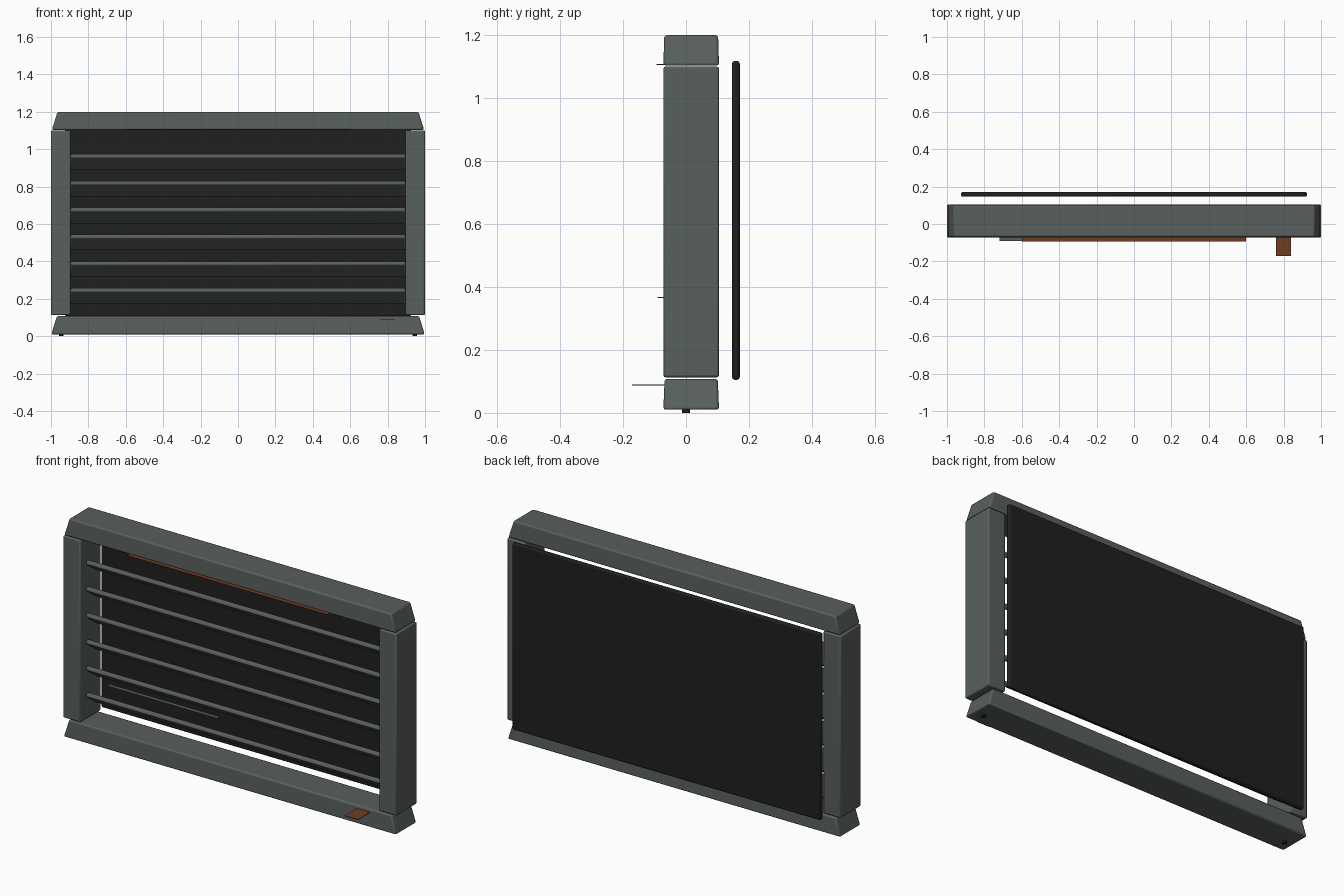
import bpy, bmesh, math
from mathutils import Matrix

if "Cube" in bpy.data.objects:
    bpy.data.objects.remove(bpy.data.objects["Cube"])


def material(name, rgb):
    m = bpy.data.materials.new(name)
    m.diffuse_color = (*rgb, 1)
    m.use_nodes = True
    m.node_tree.nodes["Principled BSDF"].inputs["Base Color"].default_value = m.diffuse_color
    return m


FRAME = material("grey_green_metal", (0.098, 0.115, 0.107))
DARK = material("charcoal", (0.014, 0.014, 0.014))
RUST = material("rust_brown", (0.16, 0.045, 0.016))


def finish(bm, name, mat, bevel=0.0, segments=2):
    bmesh.ops.recalc_face_normals(bm, faces=bm.faces)
    me = bpy.data.meshes.new(name)
    bm.to_mesh(me)
    bm.free()
    me.materials.append(mat)
    ob = bpy.data.objects.new(name, me)
    bpy.context.collection.objects.link(ob)
    if bevel:
        mod = ob.modifiers.new("soft_edges", 'BEVEL')
        mod.width = bevel
        mod.segments = segments
    return ob


def box(name, x, y, z, mat, bevel=0.0, segments=2, taper_x=0.0, taper_y=0.0, tilt=0.0):
    """Box from (min, max) ranges; the top can taper in, and it can tilt about x."""
    bm = bmesh.new()
    bmesh.ops.create_cube(bm, size=1)
    size = [b - a for a, b in (x, y, z)]
    mid = [(a + b) / 2 for a, b in (x, y, z)]
    bmesh.ops.scale(bm, vec=size, verts=bm.verts)
    for v in bm.verts:
        if v.co.z > 0:
            v.co.x -= math.copysign(taper_x, v.co.x)
            v.co.y -= math.copysign(taper_y, v.co.y)
    bmesh.ops.transform(bm, matrix=Matrix.Translation(mid) @ Matrix.Rotation(tilt, 4, 'X'),
                        verts=bm.verts)
    return finish(bm, name, mat, bevel, segments)


DEPTH = (-0.072, 0.105)

# Top and bottom beams with sloping ends
box("bottom_beam", (-0.998, 0.998), DEPTH, (0.01, 0.108), FRAME, 0.008, 2, 0.03, 0.004)
box("top_beam", (-0.995, 0.995), DEPTH, (1.103, 1.2), FRAME, 0.008, 2, 0.03, 0.003)

# Side posts and small feet
for side, s in (("left", -1), ("right", 1)):
    box(side + "_post", tuple(sorted((s * 0.895, s * 1.0))), DEPTH, (0.113, 1.1), FRAME, 0.007)
    bm = bmesh.new()
    bmesh.ops.create_cone(bm, cap_ends=True, segments=12, radius1=0.012, radius2=0.012,
                          depth=0.02, matrix=Matrix.Translation((s * 0.945, 0, 0.01)))
    finish(bm, side + "_foot", DARK)

# Louvre slats, sloping down towards the back
for i in range(6):
    z = 0.215 + i * 0.1435
    box(f"slat_{i + 1}", (-0.895, 0.895), (-0.035, 0.085), (z - 0.0125, z + 0.0125),
        FRAME, 0.008, 3, tilt=math.radians(-36))

# Back panel
box("back_panel", (-0.925, 0.925), (0.146, 0.171), (0.105, 1.118), DARK, 0.009, 2)

# Thin plates on the front
box("rust_strip", (-0.6, 0.6), (-0.094, -0.066), (1.105, 1.108), RUST)
box("rust_tab", (0.76, 0.84), (-0.171, -0.066), (0.087, 0.09), RUST)
box("thin_ledge", (-0.72, -0.06), (-0.091, -0.07), (0.365, 0.368), FRAME)

# Smooth the rounded edges, keep the flats crisp
for ob in bpy.context.collection.objects:
    ob.select_set(True)
    bpy.context.view_layer.objects.active = ob
bpy.ops.object.shade_smooth_by_angle(angle=math.radians(35))
